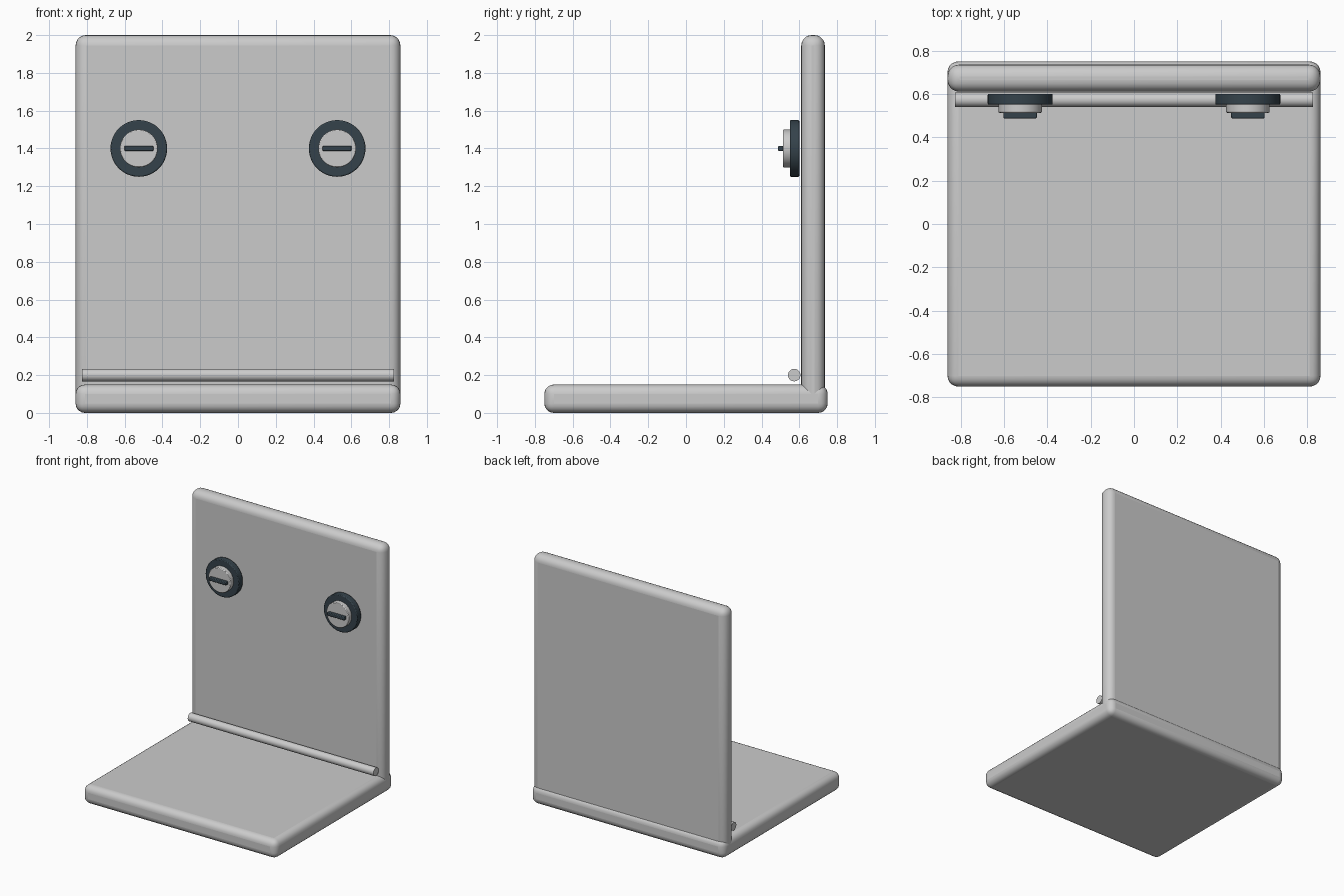
import bpy
import math

if "Cube" in bpy.data.objects:
    bpy.data.objects.remove(bpy.data.objects["Cube"])

dark = bpy.data.materials.new("dark_rubber")
dark.diffuse_color = (0.035, 0.055, 0.07, 1)
dark.use_nodes = True
dark.node_tree.nodes["Principled BSDF"].inputs["Base Color"].default_value = dark.diffuse_color


def finish(obj, name, bevel=0, segments=5, material=None):
    obj.name = name
    if bevel:
        mod = obj.modifiers.new("rounded_edges", 'BEVEL')
        mod.width = bevel
        mod.segments = segments
        mod.limit_method = 'ANGLE'
        mod.angle_limit = math.radians(40)
    if material:
        obj.data.materials.append(material)
    bpy.ops.object.shade_smooth_by_angle(angle=math.radians(35))
    return obj


def box(name, low, high, bevel, segments=5, material=None):
    center = [(a + b) / 2 for a, b in zip(low, high)]
    bpy.ops.mesh.primitive_cube_add(size=1, location=center)
    obj = bpy.context.object
    obj.scale = [b - a for a, b in zip(low, high)]
    bpy.ops.object.transform_apply(location=False, rotation=False, scale=True)
    return finish(obj, name, bevel, segments, material)


def disc(name, x, z, radius, front, back, bevel, material=None):
    bpy.ops.mesh.primitive_cylinder_add(
        vertices=48, radius=radius, depth=back - front,
        location=(x, (front + back) / 2, z), rotation=(math.pi / 2, 0, 0))
    return finish(bpy.context.object, name, bevel, 2, material)


# Base plate and upright back plate
box("base_plate", (-0.86, -0.75, 0), (0.86, 0.75, 0.15), 0.05)
box("back_plate", (-0.86, 0.61, 0.04), (0.86, 0.735, 2.0), 0.055)

# Hinge rod along the inner corner
bpy.ops.mesh.primitive_cylinder_add(
    vertices=32, radius=0.033, depth=1.65,
    location=(0, 0.573, 0.2), rotation=(0, math.pi / 2, 0))
finish(bpy.context.object, "hinge_rod")

# Pair of slotted fasteners: dark washer, grey head, dark slot bar
for side, x in (("left", -0.525), ("right", 0.525)):
    disc(side + "_washer", x, 1.4, 0.15, 0.55, 0.60, 0.006, dark)
    disc(side + "_screw_head", x, 1.4, 0.10, 0.513, 0.56, 0.005)
    box(side + "_slot_bar", (x - 0.077, 0.487, 1.387), (x + 0.077, 0.52, 1.413),
        0.005, 2, dark)
